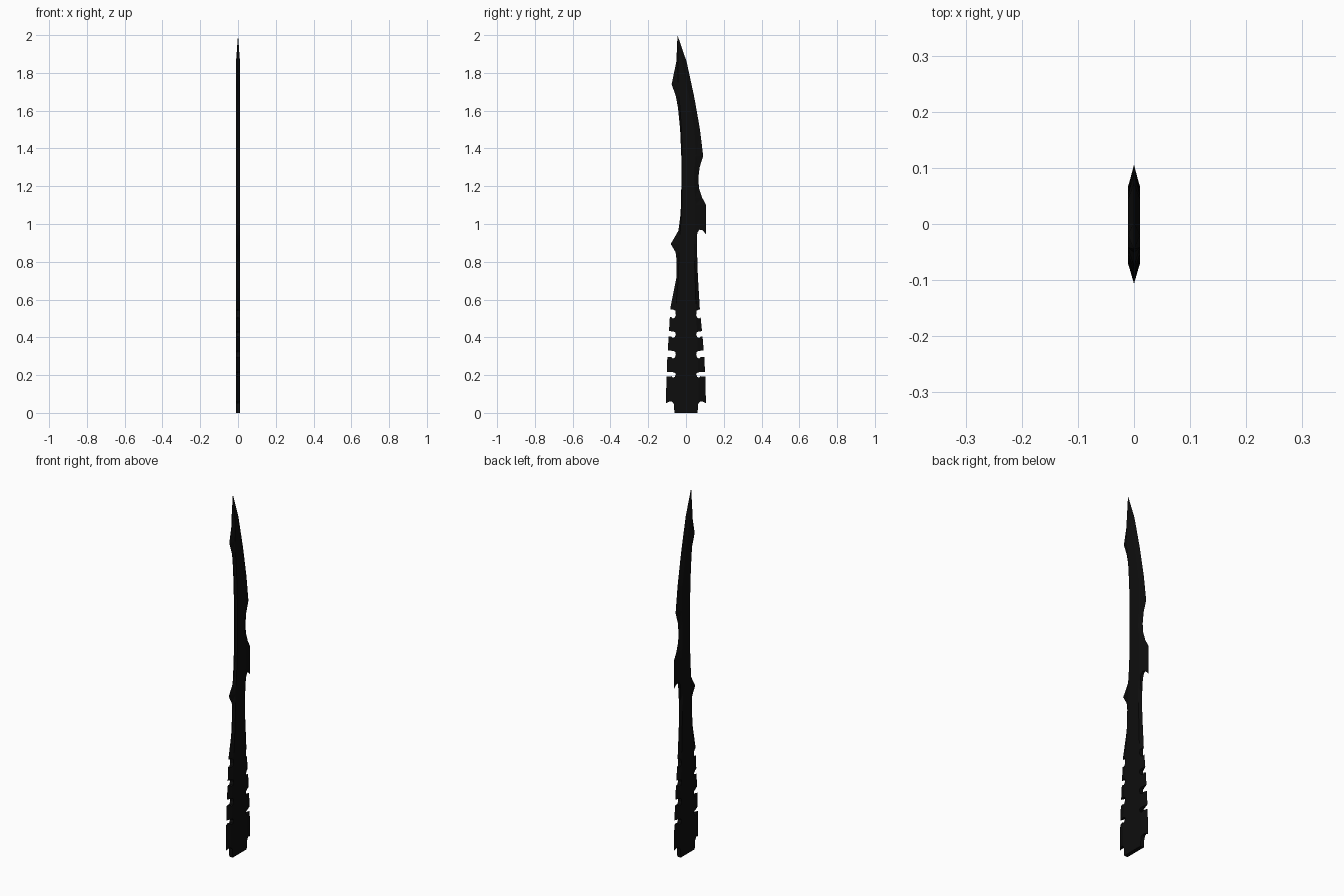
import bpy, bmesh

T = 0.0105  # half thickness of the flat core


def new_object(name, bm):
    bmesh.ops.recalc_face_normals(bm, faces=bm.faces)
    mesh = bpy.data.meshes.new(name)
    bm.to_mesh(mesh)
    bm.free()
    obj = bpy.data.objects.new(name, mesh)
    bpy.context.collection.objects.link(obj)
    return obj


# Blade sections: z, back edge, back core, front core, front edge
rows = [
    (0.0, -.108, -.072, .068, .107),
    (.19, -.103, -.070, .066, .102),
    (.29, -.099, -.066, .063, .097),
    (.40, -.092, -.062, .060, .088),
    (.50, -.086, -.056, .055, .078),
    (.555, -.083, -.054, .053, .073),
    (.72, -.050, -.040, .048, .063),
    (.80, -.049, -.038, .045, .060),
    (.85, -.055, -.038, .043, .059),
    (.895, -.081, -.038, .043, .080),
    (.94, -.054, -.034, .045, .107),
    (.965, -.040, -.030, .047, .107),
    (1.05, -.029, -.024, .050, .107),
    (1.10, -.027, -.022, .050, .107),
    (1.14, -.026, -.021, .048, .085),
    (1.19, -.025, -.020, .045, .069),
    (1.24, -.025, -.020, .044, .065),
    (1.30, -.025, -.020, .046, .072),
    (1.36, -.025, -.020, .052, .091),
    (1.50, -.031, -.024, .045, .074),
    (1.62, -.043, -.032, .026, .053),
    (1.68, -.055, -.038, .015, .042),
    (1.74, -.076, -.043, .001, .029),
    (1.86, -.051, -.042, -.020, .003),
]
bm = bmesh.new()
rings = []
for z, yl, il, ir, yr in rows:
    pts = [(0, yl), (T, il), (T, ir), (0, yr), (-T, ir), (-T, il)]
    rings.append([bm.verts.new((x, y, z)) for x, y in pts])
for a, b in zip(rings, rings[1:]):
    for i in range(6):
        j = (i + 1) % 6
        bm.faces.new((a[i], a[j], b[j], b[i]))
bm.faces.new(rings[0])
tip = bm.verts.new((0, -.045, 2.0))
for i in range(6):
    bm.faces.new((rings[-1][i], rings[-1][(i + 1) % 6], tip))
bmesh.ops.triangulate(bm, faces=bm.faces)
blade = new_object("blade", bm)

# Cutters for the barbs, the foot corners and the hook underside
cut = bmesh.new()


def notch(points, side):
    face = cut.faces.new([cut.verts.new((-.05, side * y, z)) for y, z in points])
    ext = bmesh.ops.extrude_face_region(cut, geom=[face])
    moved = [v for v in ext["geom"] if isinstance(v, bmesh.types.BMVert)]
    bmesh.ops.translate(cut, vec=(.1, 0, 0), verts=moved)


for side in (-1, 1):
    for z0, z1 in ((.19, .222), (.292, .335), (.400, .438), (.503, .553)):
        notch([(.2, z0), (.078, z0 + .004), (.070, z0 - .004), (.060, z0),
               (.054, z0 + .014), (.056, z1 - .012), (.066, z1 - .007),
               (.2, z1 + .004)], side)
    notch([(.2, -.05), (.061, -.05), (.061, 0), (.065, .048), (.072, .058),
           (.085, .062), (.108, .050), (.2, .03)], side)
notch([(.2, .70), (.0625, .74), (.059, .85), (.057, .93), (.061, .957),
       (.072, .970), (.086, .968), (.107, .945), (.2, .90)], 1)
cutter = new_object("notch_cutter", cut)
cutter.hide_render = True
cutter.hide_viewport = True

mod = blade.modifiers.new("notches", "BOOLEAN")
mod.operation = "DIFFERENCE"
mod.solver = "EXACT"
mod.object = cutter

# Black finish
mat = bpy.data.materials.new("black")
mat.diffuse_color = (.004, .004, .004, 1)
blade.data.materials.append(mat)
